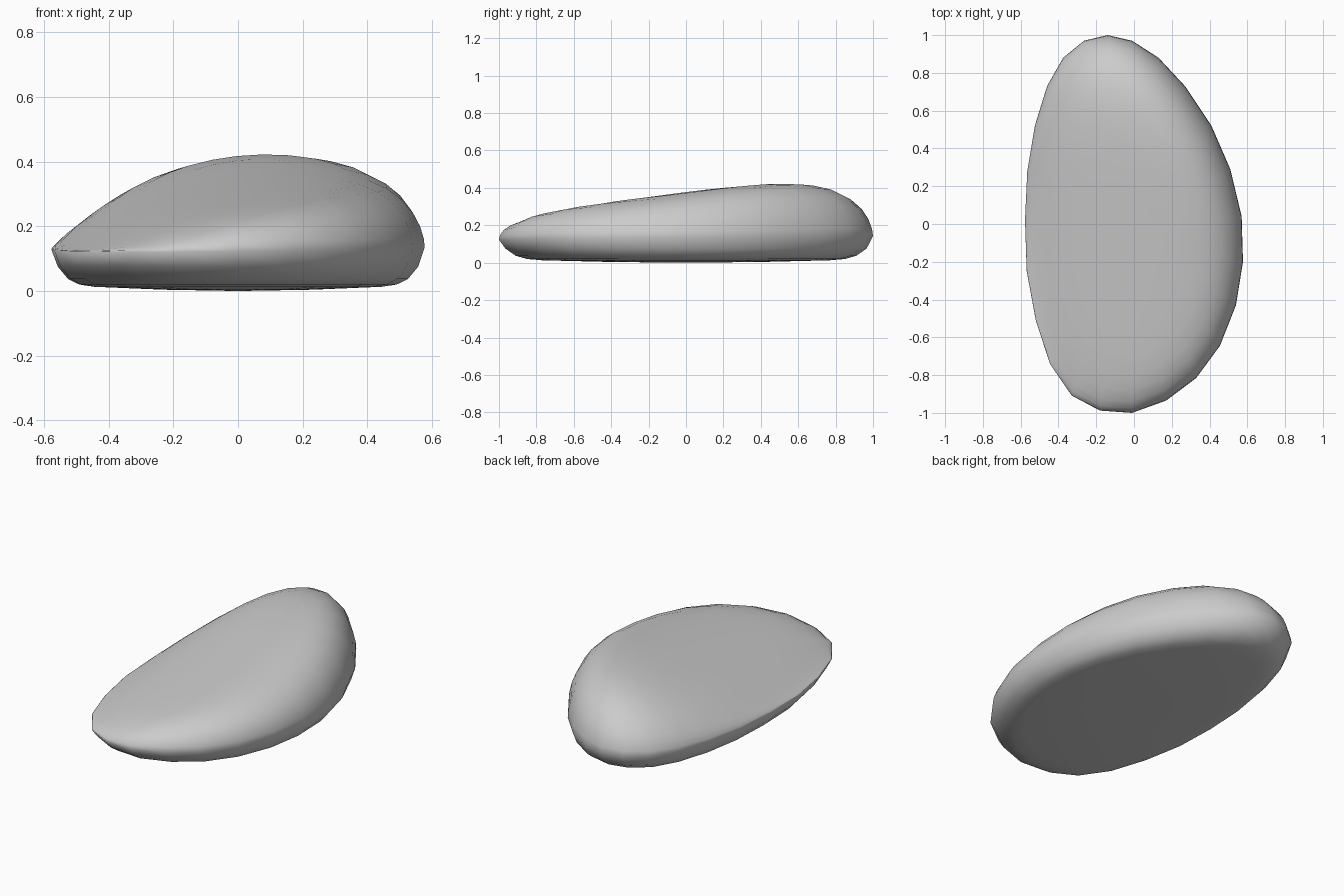
import bpy, bmesh, math

if "Cube" in bpy.data.objects:
    bpy.data.objects.remove(bpy.data.objects["Cube"])

# Plan outline of the stone at its widest level, clockwise from the back tip
outline = [(-.14, 1), (-.01, .97), (.13, .88), (.27, .73), (.41, .52), (.51, .29),
           (.57, .04), (.577, -.2), (.54, -.43), (.455, -.645), (.33, -.815), (.17, -.935),
           (-.01, -1), (-.18, -.988), (-.33, -.908), (-.445, -.74), (-.52, -.51), (-.568, -.25),
           (-.577, .02), (-.565, .28), (-.525, .52), (-.46, .73), (-.375, .88), (-.265, .97)]
# Underside: ring scale and height above the ground
under = [(.4, .004), (.77, .013), (.85, .02), (.91, .037), (.965, .075)]
upper = [.995, .975, .94, .88, .8, .7, .58, .4, .2]


def waist(x, y):
    return .133 + .008 * x + .01 * y


def top_height(x, y, r):
    # tilted, slightly crowned top, bevelled softly at the back and tightly at the front
    crown = .353 + .17 * x - .25 * x * x + .135 * y
    toward_front = max(0, -y / math.hypot(x * 1.7, y)) if r else 0
    n = 5 + 8 * toward_front ** 2
    power = .58 - .08 * toward_front
    w = waist(x, y)
    return w + (crown - w) * (1 - r ** n) ** power


bm = bmesh.new()
rings = []
for r, z in under:
    rings.append([bm.verts.new((x * r, y * r, z)) for x, y in outline])
rings.append([bm.verts.new((x, y, waist(x, y))) for x, y in outline])
for r in upper:
    rings.append([bm.verts.new((x * r, y * r, top_height(x * r, y * r, r))) for x, y in outline])

# Skin the rings and close both ends with fans
count = len(outline)
for a, b in zip(rings, rings[1:]):
    for i in range(count):
        j = (i + 1) % count
        bm.faces.new((a[i], a[j], b[j], b[i]))
for ring, z in ((rings[0], 0), (rings[-1], top_height(0, 0, 0))):
    pole = bm.verts.new((0, 0, z))
    for i in range(count):
        bm.faces.new((ring[i], ring[(i + 1) % count], pole))
bmesh.ops.recalc_face_normals(bm, faces=bm.faces)
for f in bm.faces:
    f.smooth = True

mesh = bpy.data.meshes.new("stone")
bm.to_mesh(mesh)
bm.free()
stone = bpy.data.objects.new("stone", mesh)
bpy.context.collection.objects.link(stone)
